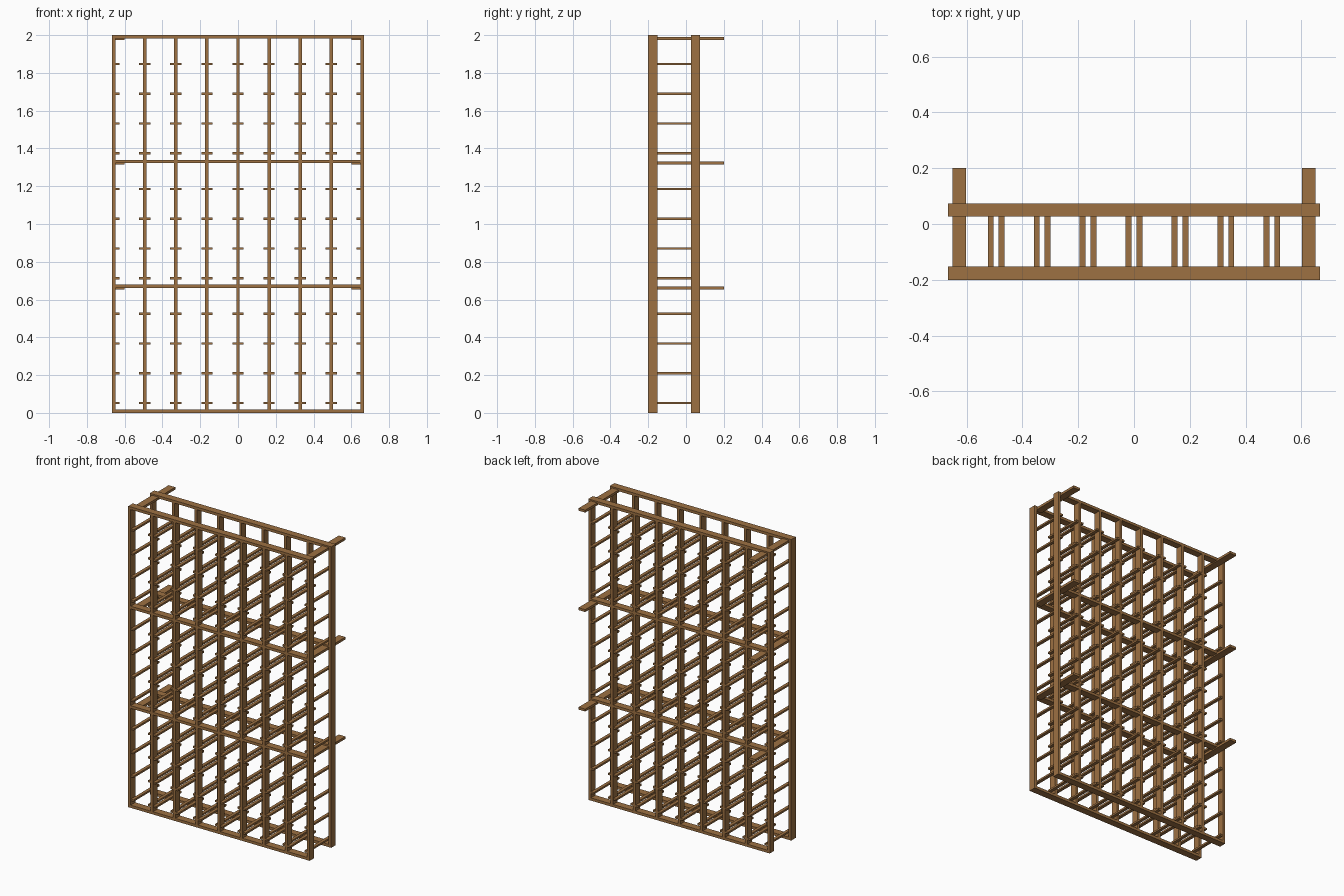
import bpy

if "Cube" in bpy.data.objects:
    bpy.data.objects.remove(bpy.data.objects["Cube"])

wood = bpy.data.materials.new("brown_wood")
wood.diffuse_color = (0.34, 0.165, 0.055, 1)
wood.use_nodes = True
wood.node_tree.nodes["Principled BSDF"].inputs["Base Color"].default_value = wood.diffuse_color


def board(name, x0, x1, y0, y1, z0, z1):
    """Axis-aligned wooden board between two corners."""
    xs, ys, zs = (x0, x1), (y0, y1), (z0, z1)
    verts = [(x, y, z) for x in xs for y in ys for z in zs]
    faces = [(0, 1, 3, 2), (4, 6, 7, 5), (0, 4, 5, 1),
             (2, 3, 7, 6), (0, 2, 6, 4), (1, 5, 7, 3)]
    mesh = bpy.data.meshes.new(name)
    mesh.from_pydata(verts, [], faces)
    mesh.materials.append(wood)
    obj = bpy.data.objects.new(name, mesh)
    bpy.context.collection.objects.link(obj)
    return obj


HALF = 0.667          # half width of the rack
T = 0.018             # board thickness
PITCH = 0.1645        # column spacing
LEVEL = 0.661         # height of one tier
frames = {"front": (-0.2, -0.152), "back": (0.026, 0.073)}
posts = [i * PITCH for i in range(-4, 5)]

for side, (y0, y1) in frames.items():
    # upright posts
    for x in posts:
        board(side + "_post", x - T / 2, x + T / 2, y0, y1, T, 2 - T)
    # horizontal rails
    for k in range(4):
        z = k * LEVEL
        top = 2.0 if k == 3 else z + T
        board(side + "_rail", -HALF, HALF, y0, y1, top - T, top)

# bottle rungs on both sides of every post, four rows per tier
for k in range(3):
    for row in range(4):
        z = 0.052 + k * LEVEL + row * 0.1575
        for i, x in enumerate(posts):
            for s in (-1, 1):
                if (i == 0 and s < 0) or (i == 8 and s > 0):
                    continue
                a, b = sorted((x + s * T / 2, x + s * 0.030))
                board("bottle_rung", a, b, -0.197, 0.071, z - 0.006, z + 0.006)

# wall ties projecting behind the rack at both ends
for k in (1, 2, 3):
    z = k * LEVEL
    for s in (-1, 1):
        a, b = sorted((s * 0.601, s * 0.650))
        board("wall_tie", a, b, -0.17, 0.2, z - 0.008, z + 0.008)
